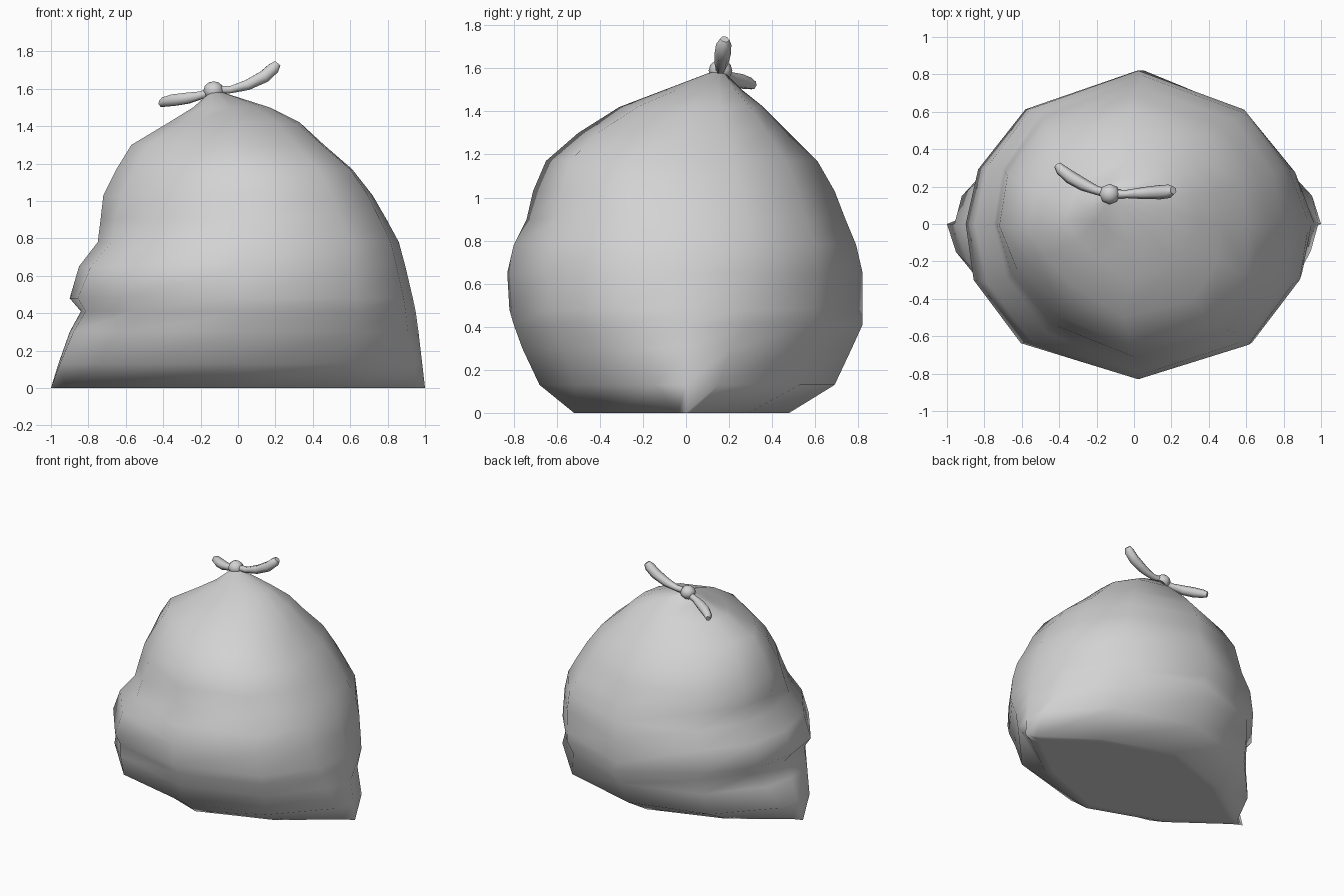
import bpy, bmesh
from math import sin, cos, radians, copysign

cube = bpy.data.objects.get("Cube")
if cube:
    bpy.data.objects.remove(cube, do_unlink=True)

grey = bpy.data.materials.new("grey plastic")
grey.use_nodes = True
colour = (0.65, 0.65, 0.65, 1)
grey.diffuse_color = colour
grey.node_tree.nodes["Principled BSDF"].inputs["Base Color"].default_value = colour

SIDES = 12


def ring_angles(z):
    """Uneven steps round the sack, the same in each quarter."""
    near, mid = 22, 49 + 8 * max(0, 1 - z / 0.5)
    half = [0, near, mid, 90, 180 - mid, 180 - near]
    return [radians(a + turn) for turn in (0, 180) for a in half]


def ring_points(z, x0, x1, y0, y1, pinch, *fullness):
    """Oval between limits; pinch sharpens side corners, fullness swells each quarter."""
    cx, cy, rx, ry = (x0 + x1) / 2, (y0 + y1) / 2, (x1 - x0) / 2, (y1 - y0) / 2
    points = []
    for i, t in enumerate(ring_angles(z)):
        s = sin(t)
        k = 1 + fullness[i // 3] * abs(sin(2 * t))
        y = cy * abs(s) ** (pinch - 1) + ry * k * copysign(abs(s) ** pinch, s)
        points.append((cx + rx * k * cos(t), y, z))
    return points


def finish(obj):
    obj.data.materials.clear()
    obj.data.materials.append(grey)
    for p in obj.data.polygons:
        p.use_smooth = True


# Sack body: height, x limits, y limits, corner pinch, fullness of the four quarters
levels = [
    (0.00, -1.00, 1.00, -0.52, 0.48, 2.8, 0, 0, 0, 0),
    (0.13, -0.96, 0.985, -0.68, 0.69, 1.6, 0.06, 0.05, 0.1, 0.05),
    (0.30, -0.90, 0.965, -0.76, 0.77, 1.3, -0.04, 0.02, 0.08, 0.02),
    (0.41, -0.84, 0.95, -0.80, 0.82, 1.1, -0.04, 0, 0.07, 0.02),
    (0.48, -0.90, 0.935, -0.82, 0.82, 1.05, -0.03, 0, 0.04, 0.03),
    (0.65, -0.85, 0.895, -0.83, 0.82, 1, -0.01, 0, 0, 0.03),
    (0.78, -0.75, 0.86, -0.80, 0.79, 1, 0, 0.02, -0.03, 0.03),
    (0.90, -0.735, 0.795, -0.74, 0.74, 1, 0, 0.02, -0.05, 0.04),
    (1.03, -0.72, 0.72, -0.71, 0.69, 1, 0, 0.02, -0.1, 0.06),
    (1.17, -0.65, 0.61, -0.65, 0.61, 1, 0.02, 0, -0.14, 0.09),
    (1.30, -0.57, 0.46, -0.50, 0.48, 1, 0.05, -0.03, -0.16, 0.08),
    (1.42, -0.37, 0.33, -0.31, 0.36, 1, 0.08, -0.08, -0.2, 0),
    (1.50, -0.24, 0.17, -0.10, 0.26, 1, 0.1, -0.1, -0.2, -0.1),
    (1.58, -0.15, -0.08, 0.11, 0.18, 1, 0, 0, 0, 0),
]
outlines = [ring_points(*level) for level in levels]
# Flat underside closes in two steps
for scale in (0.9, 0.5):
    outlines.insert(0, [(x * scale, y * scale, 0) for x, y, z in ring_points(*levels[0])])
bm = bmesh.new()
rings = [[bm.verts.new(p) for p in outline] for outline in outlines]
for low, high in zip(rings, rings[1:]):
    for i in range(SIDES):
        j = (i + 1) % SIDES
        bm.faces.new((low[i], low[j], high[j], high[i]))
bm.faces.new(rings[0][::-1])
bm.faces.new(rings[-1])
bmesh.ops.recalc_face_normals(bm, faces=bm.faces)
mesh = bpy.data.meshes.new("sack_body")
bm.to_mesh(mesh)
bm.free()
body = bpy.data.objects.new("sack_body", mesh)
bpy.context.collection.objects.link(body)
finish(body)

# Knot holding the neck closed
bpy.ops.mesh.primitive_uv_sphere_add(segments=8, ring_count=6, radius=1,
                                     location=(-0.13, 0.16, 1.59))
knot = bpy.context.object
knot.name = "knot"
knot.scale = (0.055, 0.055, 0.05)
finish(knot)


# Loose tie ends: points with a thickness at each
def tie_end(name, path):
    curve = bpy.data.curves.new(name, "CURVE")
    curve.dimensions = "3D"
    curve.bevel_depth = 1
    curve.bevel_resolution = 1
    curve.use_fill_caps = True
    spline = curve.splines.new("POLY")
    spline.points.add(len(path) - 1)
    for point, (x, y, z, r) in zip(spline.points, path):
        point.co = (x, y, z, 1)
        point.radius = r
    obj = bpy.data.objects.new(name, curve)
    bpy.context.collection.objects.link(obj)
    bpy.ops.object.select_all(action="DESELECT")
    obj.select_set(True)
    bpy.context.view_layer.objects.active = obj
    bpy.ops.object.convert(target="MESH")
    finish(bpy.context.object)


tie_end("long_tie_end", [
    (-0.12, 0.16, 1.595, 0.025), (-0.04, 0.16, 1.595, 0.022), (0.05, 0.165, 1.62, 0.032),
    (0.14, 0.17, 1.665, 0.038), (0.19, 0.175, 1.71, 0.036), (0.21, 0.18, 1.735, 0.022)])
tie_end("short_tie_end", [
    (-0.13, 0.16, 1.585, 0.025), (-0.20, 0.18, 1.565, 0.024), (-0.27, 0.21, 1.55, 0.034),
    (-0.34, 0.25, 1.54, 0.036), (-0.39, 0.29, 1.53, 0.03), (-0.41, 0.315, 1.52, 0.02)])
